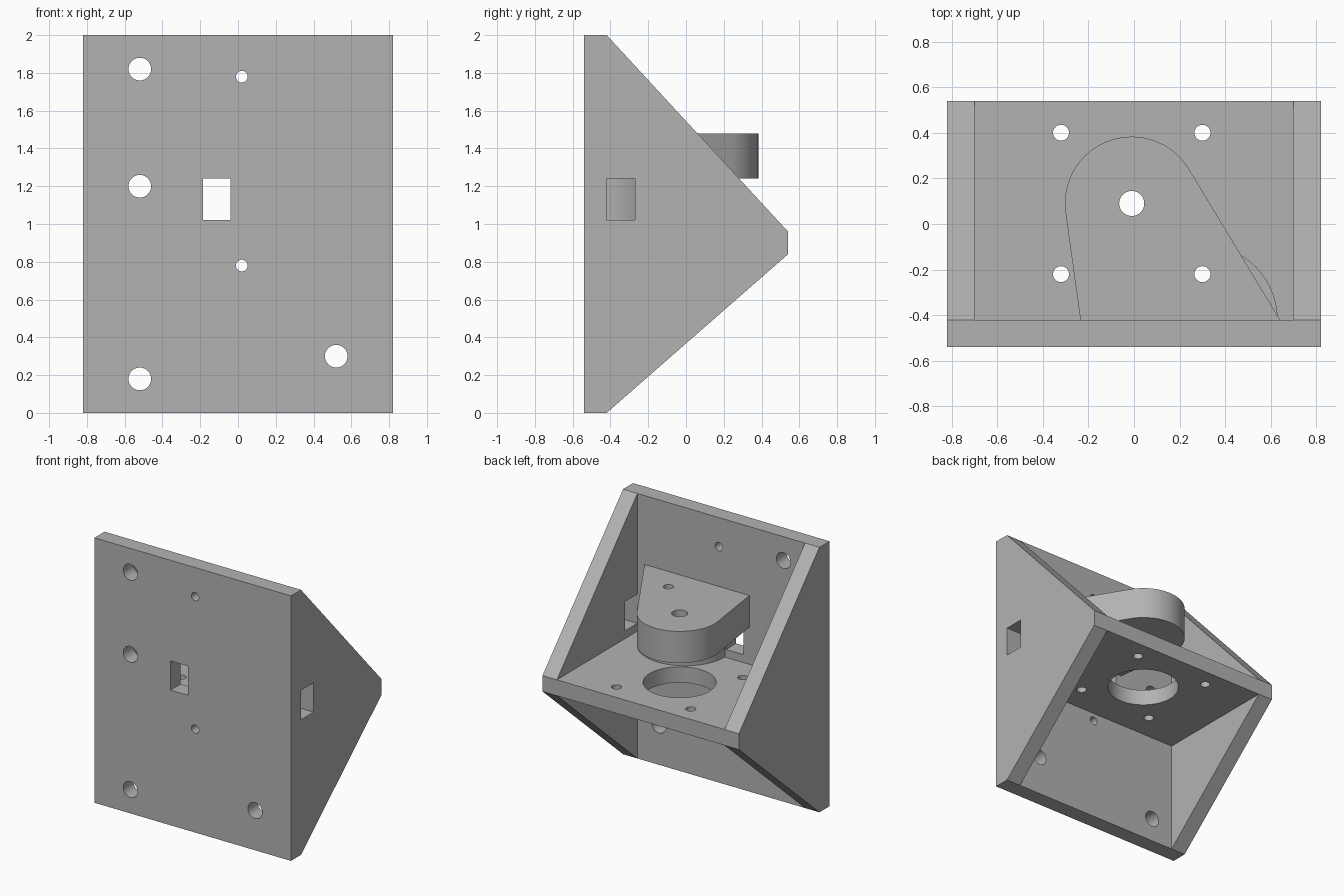
import bpy, bmesh, math
from mathutils import Vector

if "Cube" in bpy.data.objects:
    bpy.data.objects.remove(bpy.data.objects["Cube"])

grey = bpy.data.materials.new("grey_plastic")
grey.diffuse_color = (0.45, 0.45, 0.45, 1)
grey.use_nodes = True
grey.node_tree.nodes["Principled BSDF"].inputs["Base Color"].default_value = grey.diffuse_color


def prism(name, profile, start, end, axis):
    """Extrude a closed 2D profile along an axis (profile is yz, xz or xy)."""
    place = {"x": lambda a, b, c: (c, a, b),
             "y": lambda a, b, c: (a, c, b),
             "z": lambda a, b, c: (a, b, c)}[axis]
    bm = bmesh.new()
    face = bm.faces.new([bm.verts.new(place(a, b, start)) for a, b in profile])
    side = bmesh.ops.extrude_face_region(bm, geom=[face])["geom"]
    moved = [v for v in side if isinstance(v, bmesh.types.BMVert)]
    bmesh.ops.translate(bm, verts=moved, vec=Vector(place(0, 0, end - start)))
    bmesh.ops.recalc_face_normals(bm, faces=bm.faces)
    mesh = bpy.data.meshes.new(name)
    bm.to_mesh(mesh)
    bm.free()
    mesh.materials.append(grey)
    obj = bpy.data.objects.new(name, mesh)
    bpy.context.collection.objects.link(obj)
    return obj


def arc(cx, cy, r, a0, a1, n):
    angles = [math.radians(a0 + (a1 - a0) * i / n) for i in range(n + 1)]
    return [(cx + r * math.cos(t), cy + r * math.sin(t)) for t in angles]


def circle(cx, cy, r, n=40):
    return arc(cx, cy, r, 0, 360, n)[:-1]


def rect(a0, a1, b0, b1):
    return [(a0, b0), (a1, b0), (a1, b1), (a0, b1)]


def cut(obj, profiles, start, end, axis):
    """Cut openings with the given profiles, then smooth the curved faces."""
    bpy.ops.object.select_all(action="DESELECT")
    bpy.context.view_layer.objects.active = obj
    obj.select_set(True)
    for profile in profiles:
        cutter = prism("cutter", profile, start, end, axis)
        cutter.hide_render = True
        mod = obj.modifiers.new("opening", "BOOLEAN")
        mod.operation, mod.solver, mod.object = "DIFFERENCE", "EXACT", cutter
        bpy.ops.object.modifier_apply(modifier=mod.name)
        bpy.data.objects.remove(cutter)
    bpy.ops.object.shade_smooth_by_angle(angle=math.radians(30))


W, T = 0.82, 0.12                 # half width, wall thickness
FRONT, INNER, BACK = -0.54, -0.42, 0.54
CX, CY = -0.01, 0.09              # shaft axis

# Mounting plate with screw holes and a cable window
plate = prism("mounting_plate", rect(-W, W, 0, 2), FRONT, INNER, "y")
holes = [circle(x, z, 0.06) for x, z in
         ((-0.52, 1.82), (-0.52, 1.2), (-0.52, 0.18), (0.52, 0.3))]
holes += [circle(0.02, z, 0.031) for z in (1.78, 0.78)]
holes.append(rect(-0.185, -0.04, 1.02, 1.24))
cut(plate, holes, FRONT - 0.1, INNER + 0.1, "y")

# Triangular side walls, the right one with a window
gusset = [(INNER, 0), (BACK, 0.84), (BACK, 0.96), (INNER, 2)]
prism("left_wall", gusset, -W, -W + T, "x")
right_wall = prism("right_wall", gusset, W - T, W, "x")
cut(right_wall, [rect(INNER - 0.05, -0.27, 1.02, 1.24)], W - T - 0.02, W + 0.1, "x")

# Motor shelf with a large centre hole and four screw holes
screws = [circle(CX + sx * 0.31, CY + sy * 0.31, 0.035)
          for sx in (-1, 1) for sy in (-1, 1)]
shelf = prism("motor_shelf", rect(-W + T, W - T, INNER, BACK), 0.84, 0.96, "z")
cut(shelf, screws + [circle(CX, CY, 0.25, 64)], 0.7, 1.1, "z")

# Rounded, tapered bearing arm above the shelf
outline = [(-0.235, INNER), (0.64, INNER)] + arc(CX, CY, 0.293, 31, 187, 32)
arm = prism("bearing_arm", outline, 1.24, 1.48, "z")
access = circle(CX + 0.31, CY - 0.31, 0.035)
cut(arm, [circle(CX, CY, 0.055), access], 1.1, 1.6, "z")

# Half-round guide block between shelf and arm
guide = prism("guide_block", arc(0.3, INNER, 0.33, 0, 180, 32), 0.96, 1.24, "z")
cut(guide, [access], 0.9, 1.3, "z")
